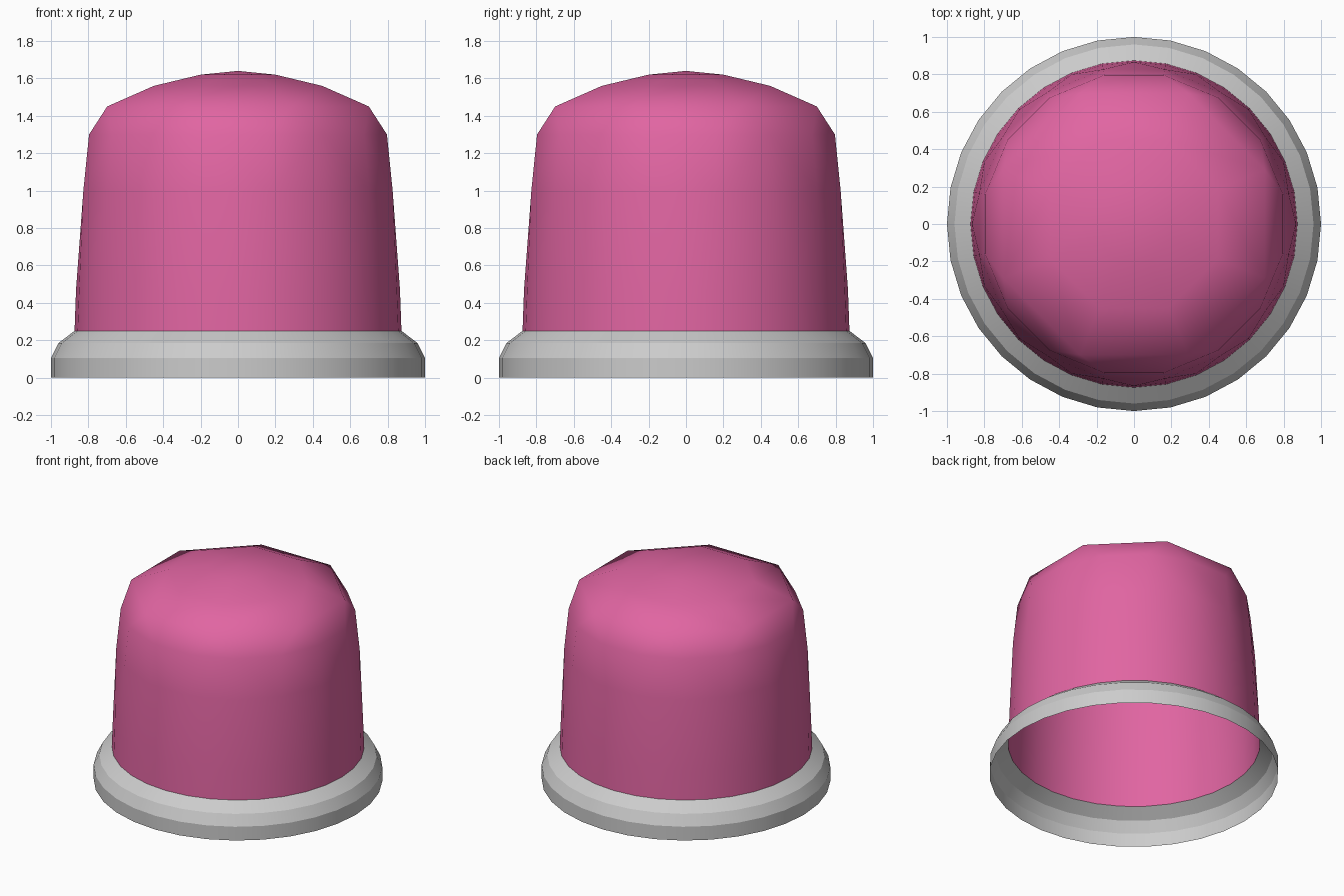
import bpy, bmesh, math

if "Cube" in bpy.data.objects:
    bpy.data.objects.remove(bpy.data.objects["Cube"])


def circle(r, z, n, offset=0.0):
    return [(r * math.cos(2 * math.pi * (i + offset) / n),
             r * math.sin(2 * math.pi * (i + offset) / n), z) for i in range(n)]


def make_object(name, bm, angle):
    mesh = bpy.data.meshes.new(name)
    bm.to_mesh(mesh)
    bm.free()
    ob = bpy.data.objects.new(name, mesh)
    bpy.context.collection.objects.link(ob)
    bpy.ops.object.select_all(action='DESELECT')
    ob.select_set(True)
    bpy.context.view_layer.objects.active = ob
    bpy.ops.object.shade_smooth_by_angle(angle=math.radians(angle))
    return ob


# Base rim: open 32-sided band with a rounded shoulder
bm = bmesh.new()
profile = [(1.0, 0.0), (1.0, 0.105), (0.96, 0.185), (0.874, 0.25)]
loops = [[bm.verts.new(p) for p in circle(r, z, 32)] for r, z in profile]
for low, high in zip(loops, loops[1:]):
    for i in range(32):
        j = (i + 1) % 32
        bm.faces.new((low[i], low[j], high[j], high[i]))
make_object("base_rim", bm, 25)

# Dome: sides reduce from 32 to 16 to 8 towards the top, open underneath
bm = bmesh.new()
rings = [(0.874, 0.25, 32, 0), (0.866, 0.47, 32, 0),
         (0.843, 1.0, 16, 0.5), (0.812, 1.3, 16, 0.5),
         (0.757, 1.45, 8, 0.5), (0.487, 1.56, 8, 0.5), (0.216, 1.62, 8, 0.5)]
for ring in rings:
    for p in circle(*ring):
        bm.verts.new(p)
bm.verts.new((0, 0, 1.64))
bmesh.ops.convex_hull(bm, input=bm.verts[:])
bmesh.ops.recalc_face_normals(bm, faces=bm.faces[:])
bottom = [f for f in bm.faces if all(v.co.z < 0.251 for v in f.verts)]
bmesh.ops.delete(bm, geom=bottom, context='FACES')
dome = make_object("dome", bm, 80)

pink = bpy.data.materials.new("pink")
pink.diffuse_color = (0.75, 0.13, 0.36, 1)
pink.use_nodes = True
pink.node_tree.nodes["Principled BSDF"].inputs["Base Color"].default_value = pink.diffuse_color
dome.data.materials.append(pink)
